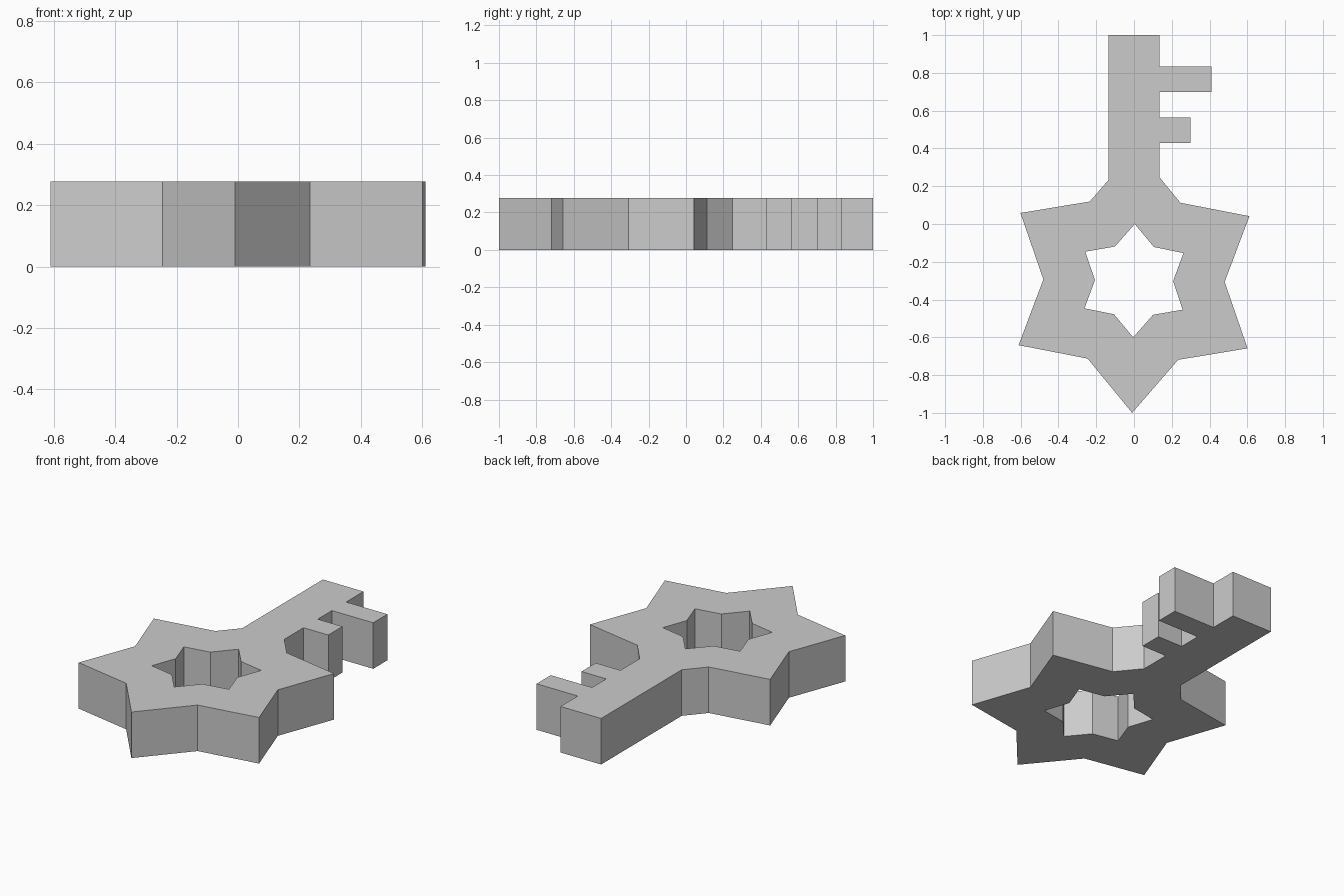
import bpy
from math import sin, cos, radians

THICK = 0.277
CENTRE_Y = -0.3
TWIST = -0.8  # slight turn of the bow, in degrees

cube = bpy.data.objects.get("Cube")
if cube:
    bpy.data.objects.remove(cube, do_unlink=True)

grey = bpy.data.materials.new("plain grey")
grey.use_nodes = True
colour = (0.6, 0.6, 0.6, 1)
grey.diffuse_color = colour
grey.node_tree.nodes["Principled BSDF"].inputs["Base Color"].default_value = colour


def star(tip, notch):
    """Six-pointed star, counter-clockwise, starting at the top tip."""
    points = []
    for i in range(12):
        angle = radians(90 + 30 * i + TWIST)
        radius = notch if i % 2 else tip
        points.append((radius * cos(angle), CENTRE_Y + radius * sin(angle)))
    return points


def y_on_edge(a, b, x):
    return a[1] + (b[1] - a[1]) * (x - a[0]) / (b[0] - a[0])


# Outer outline: star bow whose top tip is replaced by the shaft and teeth
bow = star(0.7, 0.48)
half = 0.135
shaft = [(half, y_on_edge(bow[-1], bow[0], half))]
for low, high, reach in ((0.43, 0.565, 0.30), (0.70, 0.835, 0.41)):
    shaft += [(half, low), (reach, low), (reach, high), (half, high)]
shaft += [(half, 1), (-half, 1), (-half, y_on_edge(bow[0], bow[1], -half))]
outline = bow[1:] + shaft

# Filled flat curve with a star hole, given thickness
curve = bpy.data.curves.new("key", "CURVE")
curve.dimensions = "2D"
curve.fill_mode = "BOTH"
curve.extrude = THICK / 2
for loop in (outline, star(0.3, 0.207)):
    spline = curve.splines.new("POLY")
    spline.points.add(len(loop) - 1)
    for point, (x, y) in zip(spline.points, loop):
        point.co = (x, y, 0, 1)
    spline.use_cyclic_u = True
curve.materials.append(grey)

key = bpy.data.objects.new("key", curve)
key.location.z = THICK / 2
bpy.context.collection.objects.link(key)

# Turn the curve into a flat-shaded mesh
bpy.ops.object.select_all(action="DESELECT")
key.select_set(True)
bpy.context.view_layer.objects.active = key
bpy.ops.object.convert(target="MESH")
key = bpy.context.object
bpy.ops.object.mode_set(mode="EDIT")
bpy.ops.mesh.select_all(action="SELECT")
bpy.ops.mesh.remove_doubles(threshold=0.0001)
bpy.ops.mesh.normals_make_consistent(inside=False)
bpy.ops.object.mode_set(mode="OBJECT")
bpy.ops.object.shade_flat()
